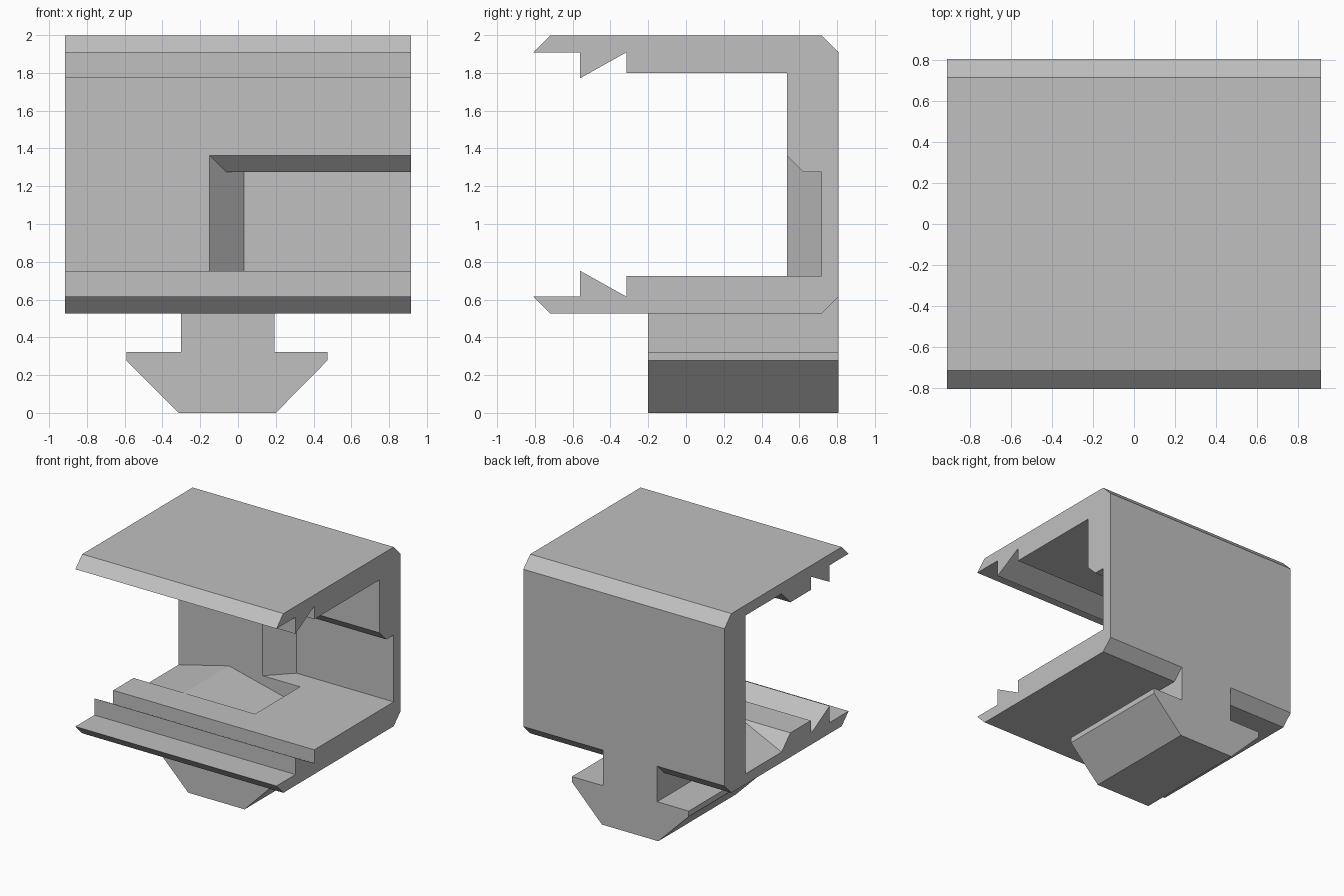
import bpy, bmesh

cube = bpy.data.objects.get("Cube")
if cube:
    bpy.data.objects.remove(cube)

grey = bpy.data.materials.new("plain grey")
grey.use_nodes = True
grey.diffuse_color = (0.53, 0.53, 0.53, 1)
grey.node_tree.nodes["Principled BSDF"].inputs["Base Color"].default_value = (0.53, 0.53, 0.53, 1)


def prism(name, profile, start, end):
    """Join two copies of a profile; start and end map (a, b) to a 3D point."""
    bm = bmesh.new()
    rings = [[bm.verts.new(place(a, b)) for a, b in profile] for place in (start, end)]
    n = len(profile)
    for ring in rings:
        bm.faces.new(ring)
    for i in range(n):
        j = (i + 1) % n
        bm.faces.new((rings[0][i], rings[0][j], rings[1][j], rings[1][i]))
    bmesh.ops.recalc_face_normals(bm, faces=bm.faces)
    mesh = bpy.data.meshes.new(name)
    bm.to_mesh(mesh)
    bm.free()
    mesh.materials.append(grey)
    obj = bpy.data.objects.new(name, mesh)
    bpy.context.collection.objects.link(obj)
    return obj


def along_x(x):
    return lambda y, z: (x, y, z)


def along_y(y):
    return lambda x, z: (x, y, z)


def cut(target, cutter):
    mod = target.modifiers.new(cutter.name, 'BOOLEAN')
    mod.operation = 'DIFFERENCE'
    mod.solver = 'EXACT'
    mod.object = cutter
    cutter.hide_render = True
    cutter.hide_set(True)


W = 0.915      # half width
MID = 1.262    # height of the channel's mirror plane
FLOOR = 0.725  # inner floor height
WALL = 0.535   # inner face of the back wall

# C-shaped channel: lower half of the profile, mirrored upwards
lower = [(WALL, FLOOR), (-0.315, FLOOR), (-0.315, 0.615), (-0.56, 0.752), (-0.56, 0.615),
         (-0.807, 0.615), (-0.717, 0.525), (0.717, 0.525), (0.807, 0.615)]
upper = [(y, 2 * MID - z) for y, z in reversed(lower)]
channel = prism("channel_body", lower + upper, along_x(-W), along_x(W))

# Bevelled pocket in the back wall, open at one end
pocket = [(0.43, FLOOR), (0.717, FLOOR), (0.717, 1.275), (0.622, 1.275), (0.43, 1.467)]
cut(channel, prism("wall_pocket_cutter", pocket,
                   lambda y, z: (-0.15 + y - WALL, y, z), along_x(1.1)))

# Ramped ratchet recesses in the floor and the lid, with a sloping front side
ramp = [(-1.0, 0.59), (-0.456, FLOOR - 0.001), (0.19, 0.568), (0.19, 0.8), (-1.0, 0.8)]
for name, flip in (("floor_recess_cutter", False), ("lid_recess_cutter", True)):
    def place_front(x, z):
        return (x, -0.05 + FLOOR - z, 2 * MID - z if flip else z)

    def place_back(x, z):
        return (x, WALL, 2 * MID - z if flip else z)
    cut(channel, prism(name, ramp, place_front, place_back))

# Arrow-shaped mounting foot under the channel
foot = [(-0.303, 0.53), (-0.303, 0.322), (-0.59, 0.322), (-0.59, 0.277), (-0.313, 0),
        (0.2, 0), (0.473, 0.277), (0.473, 0.322), (0.192, 0.322), (0.192, 0.53)]
prism("mounting_foot", foot, along_y(-0.2), along_y(0.807))

# Filler that keeps the stem flush with the back wall
prism("stem_gusset", [(0.717, 0.525), (0.807, 0.525), (0.807, 0.615)],
      along_x(-0.303), along_x(0.192))
